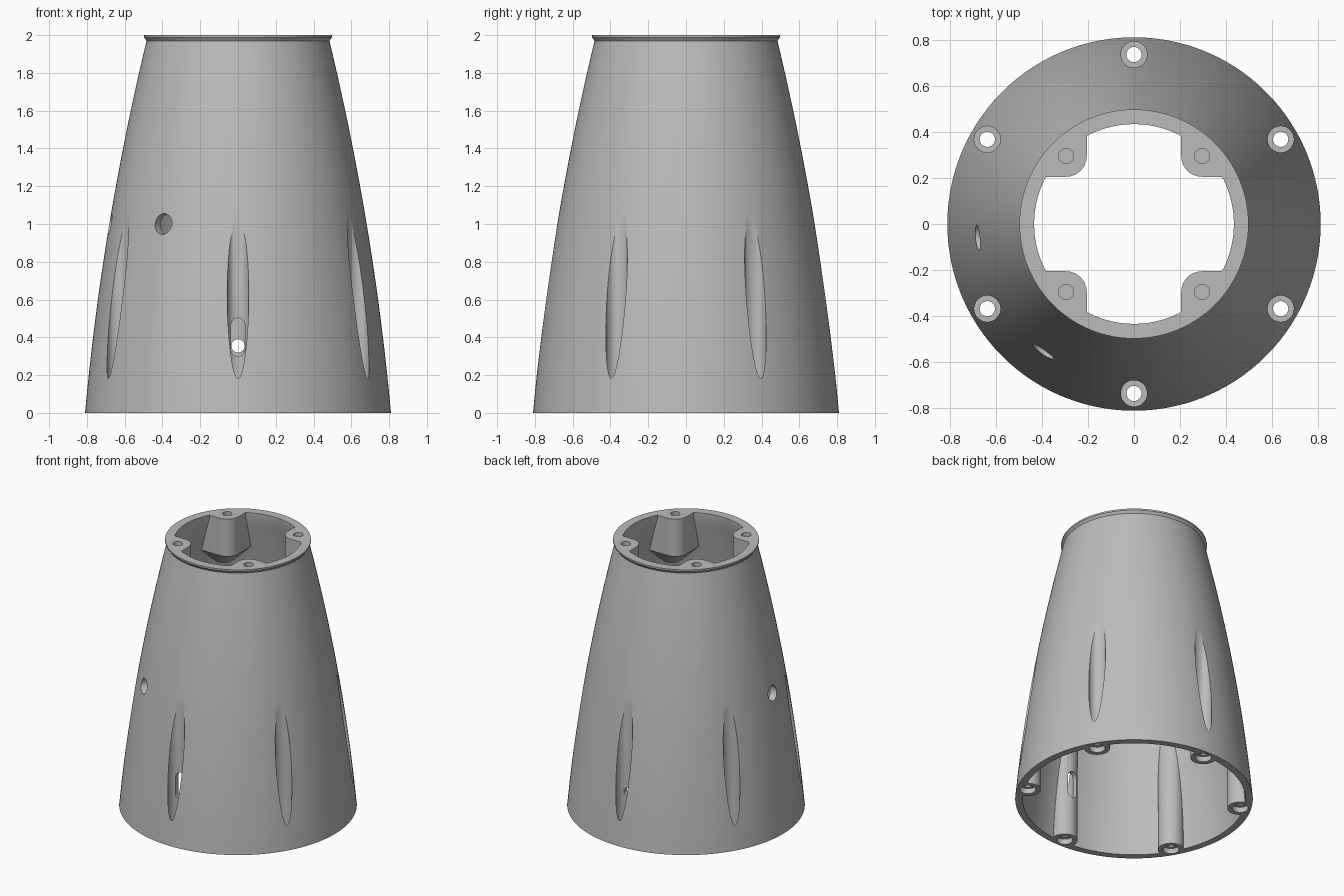
import bpy, bmesh, math
from mathutils import Vector, Matrix

cube = bpy.data.objects.get("Cube")
if cube:
    bpy.data.objects.remove(cube, do_unlink=True)

WALL = 0.05
SCREW_R = 0.735          # radius of the base screw circle
BOSS = 0.295             # x and y of the top screw bosses
helpers = []

mat = bpy.data.materials.new("plain_grey")
mat.use_nodes = True
grey = (0.5, 0.5, 0.5, 1)
mat.diffuse_color = grey
mat.node_tree.nodes["Principled BSDF"].inputs["Base Color"].default_value = grey


def outer_radius(z):
    return 0.81 - 0.0905 * z - 0.038 * z * z


def polar(radius, degrees, z):
    a = math.radians(degrees)
    return Vector((radius * math.cos(a), radius * math.sin(a), z))


def finish(bm, name, helper=True):
    bmesh.ops.recalc_face_normals(bm, faces=bm.faces)
    mesh = bpy.data.meshes.new(name)
    bm.to_mesh(mesh)
    bm.free()
    mesh.materials.append(mat)
    ob = bpy.data.objects.new(name, mesh)
    bpy.context.collection.objects.link(ob)
    if helper:
        ob.hide_render = True
        helpers.append(ob)
    return ob


def loft(rings, name, helper=True):
    """Closed solid through rings of equal point count."""
    bm = bmesh.new()
    loops = [[bm.verts.new(p) for p in ring] for ring in rings]
    n = len(loops[0])
    for a, b in zip(loops, loops[1:]):
        for i in range(n):
            j = (i + 1) % n
            bm.faces.new((a[i], a[j], b[j], b[i]))
    bm.faces.new(loops[0])
    bm.faces.new(loops[-1])
    return finish(bm, name, helper)


def lathe(profile, name, helper=True, n=144):
    rings = [[polar(r, 360 * (i + 0.5) / n, z) for i in range(n)] for r, z in profile]
    return loft(rings, name, helper)


def rod(start, end, r1, name, r2=None, n=40):
    """Cylinder or cone from start to end."""
    axis = end - start
    bm = bmesh.new()
    turn = axis.to_track_quat('Z', 'Y').to_matrix().to_4x4()
    bmesh.ops.create_cone(bm, cap_ends=True, segments=n, radius1=r1,
                          radius2=r1 if r2 is None else r2, depth=axis.length,
                          matrix=Matrix.Translation((start + end) / 2) @ turn)
    return finish(bm, name)


def cut(target, tool):
    mod = target.modifiers.new(tool.name, 'BOOLEAN')
    mod.operation = 'DIFFERENCE'
    mod.solver = 'EXACT'
    mod.object = tool


def apply_all(ob):
    bpy.context.view_layer.update()
    graph = bpy.context.evaluated_depsgraph_get()
    mesh = bpy.data.meshes.new_from_object(ob.evaluated_get(graph))
    ob.modifiers.clear()
    ob.data = mesh


# Tapered outer body with a small flared lip at the top
steps = [1.97 * i / 24 for i in range(25)]
shell = lathe([(outer_radius(z), z) for z in steps] + [(0.497, 1.988), (0.497, 2)],
              "tapered_housing", helper=False)

# Cavity, from which the bosses are left standing
cavity = lathe([(outer_radius(0) - WALL, -0.1)]
               + [(outer_radius(z) - WALL, z) for z in steps]
               + [(0.43, 2.1)], "cavity_cutter")
screw_angles = [30 + 60 * k for k in range(6)]
for a in screw_angles:
    cut(cavity, rod(polar(SCREW_R, a, -0.2), polar(SCREW_R, a, 1.2), 0.088, "base_boss"))

# Top bosses: rounded corner blocks whose lower ends slope into the wall
corner = [(BOSS + 0.09 * math.cos(t), BOSS + 0.09 * math.sin(t))
          for t in (math.radians(180 + 7.5 * i) for i in range(13))]
corner += [(0.7, BOSS - 0.09), (0.7, 0.7), (BOSS - 0.09, 0.7)]
for sx in (-1, 1):
    for sy in (-1, 1):
        rings = [[Vector((sx * (x + d), sy * (y + d), z)) for x, y in corner]
                 for d, z in ((0.22, 1.5), (0, 1.72), (0, 2.2))]
        cut(cavity, loft(rings, "top_boss"))
apply_all(cavity)
cut(shell, cavity)

# Base screws: open groove, through hole and recess underneath
for a in screw_angles:
    cut(shell, rod(polar(SCREW_R, a, 0.12), polar(SCREW_R, a, 1.3), 0.057, "screw_groove"))
    cut(shell, rod(polar(SCREW_R, a, -0.1), polar(SCREW_R, a, 0.2), 0.033, "screw_hole"))
    cut(shell, rod(polar(SCREW_R, a, -0.05), polar(SCREW_R, a, 0.04), 0.055, "screw_recess"))

# Top screw holes
for sx in (-1, 1):
    for sy in (-1, 1):
        x, y = sx * BOSS, sy * BOSS
        cut(shell, rod(Vector((x, y, 1.75)), Vector((x, y, 2.1)), 0.033, "top_screw_hole"))

# Two side holes and the small hole in the back groove
for a, z, r in ((185, 1.0, 0.055), (234.5, 1.0, 0.055), (90, 0.355, 0.035)):
    cut(shell, rod(polar(0.5, a, z), polar(0.95, a, z), r, "side_hole"))

# Rounded slot in the front groove
slot = []
for i in range(32):
    t = math.radians(360 * (i + 0.5) / 32)
    middle = 0.465 if math.sin(t) > 0 else 0.337
    slot.append((0.037 * math.cos(t), middle + 0.037 * math.sin(t)))
cut(shell, loft([[Vector((x, y, z)) for x, z in slot] for y in (-0.95, -0.5)], "front_slot"))

apply_all(shell)
for ob in helpers:
    bpy.data.objects.remove(ob, do_unlink=True)

# Smooth curved walls, crisp rims
bpy.ops.object.select_all(action='DESELECT')
shell.select_set(True)
bpy.context.view_layer.objects.active = shell
bpy.ops.object.shade_smooth_by_angle(angle=math.radians(30))
